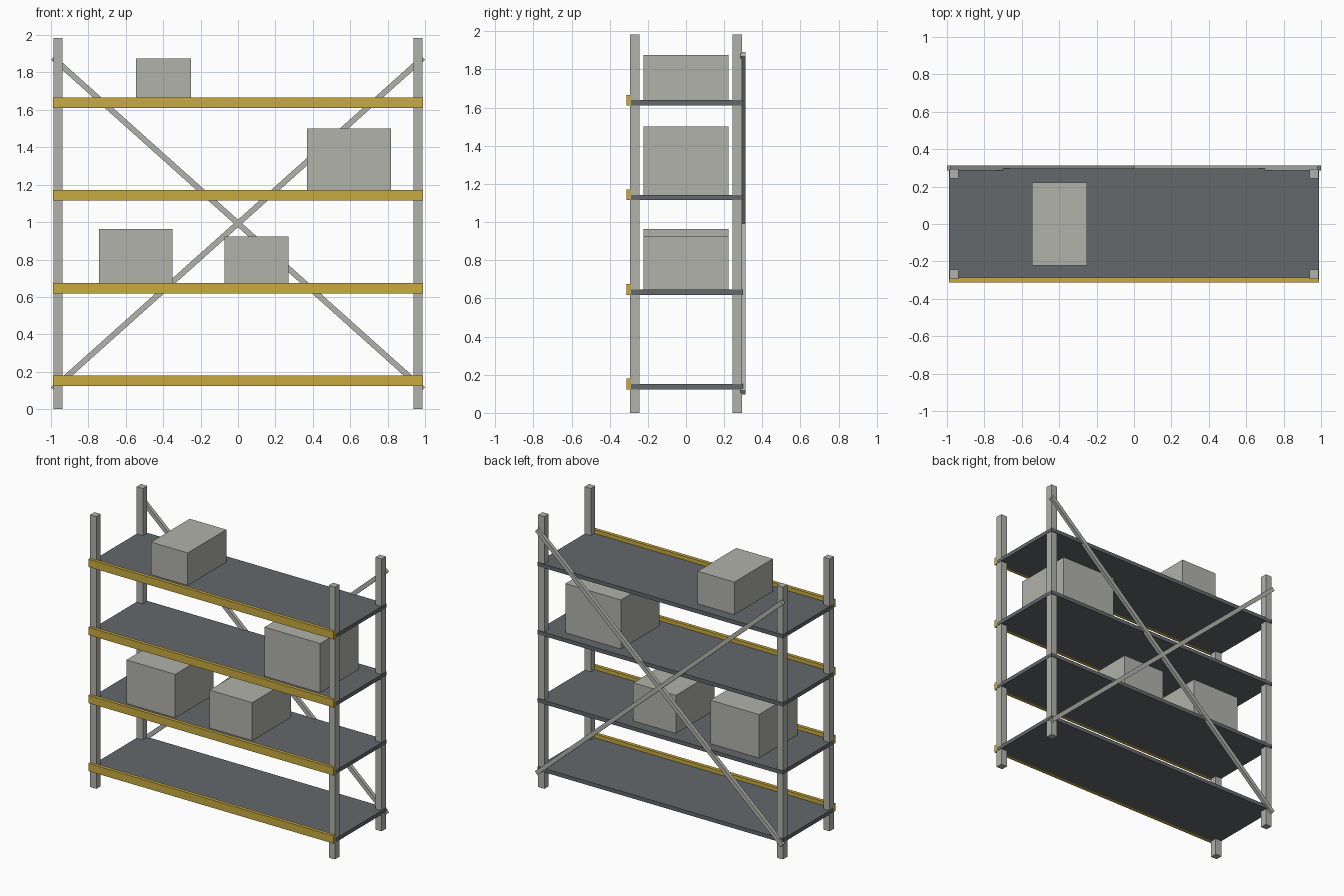
import bpy
import math

cube = bpy.data.objects.get("Cube")
if cube:
    bpy.data.objects.remove(cube, do_unlink=True)


def make_material(name, rgb):
    mat = bpy.data.materials.new(name)
    color = (*rgb, 1.0)
    mat.diffuse_color = color
    mat.use_nodes = True
    mat.node_tree.nodes["Principled BSDF"].inputs["Base Color"].default_value = color
    return mat


light_grey = make_material("light grey", (0.445, 0.445, 0.41))
yellow = make_material("yellow", (0.58, 0.40, 0.05))
dark_grey = make_material("dark grey", (0.125, 0.138, 0.147))


def box(name, mat, x, y, z, tilt=0.0):
    """Box from (low, high) ranges on each axis, tilted about y."""
    center = [(a + b) / 2 for a, b in (x, y, z)]
    bpy.ops.mesh.primitive_cube_add(size=1, location=center)
    obj = bpy.context.object
    obj.name = name
    obj.scale = [b - a for a, b in (x, y, z)]
    bpy.ops.object.transform_apply(location=False, rotation=False, scale=True)
    obj.rotation_euler.y = tilt
    obj.data.materials.append(mat)
    return obj


# Four upright posts
HALF = 0.987
POST = 0.05
for side, sx in (("left", 1), ("right", -1)):
    for end, sy in (("front", -1), ("back", 1)):
        xs = sorted((sx * HALF, sx * (HALF - POST)))
        ys = sorted((sy * 0.293, sy * 0.243))
        box(f"{end}_{side}_post", light_grey, xs, ys, (0, 1.984))

# Four shelves, each with a raised beam along the front
FIRST, STEP, THICK = 0.123, 0.496, 0.028
for i in range(4):
    z = FIRST + i * STEP
    box(f"shelf_{i + 1}", dark_grey, (-0.989, 0.989), (-0.288, 0.298), (z, z + THICK))
    box(f"front_beam_{i + 1}", yellow, (-0.988, 0.988), (-0.312, -0.287), (z, z + 2 * THICK))

# Crossed braces on the back
ANGLE = math.atan2(0.886, 0.99)
LENGTH = math.hypot(0.886, 0.99)
for name, sign in (("brace_rising_left", -1), ("brace_rising_right", 1)):
    box(name, light_grey, (-LENGTH, LENGTH), (0.286, 0.312), (0.978, 1.008), sign * ANGLE)

# Cartons: shelf index, x range, top height
cartons = [
    (1, (-0.744, -0.351), 0.964),
    (1, (-0.073, 0.270), 0.924),
    (2, (0.370, 0.817), 1.501),
    (3, (-0.545, -0.250), 1.876),
]
for n, (level, xs, top) in enumerate(cartons, 1):
    base = FIRST + level * STEP + THICK
    box(f"carton_{n}", light_grey, xs, (-0.222, 0.222), (base, top))
